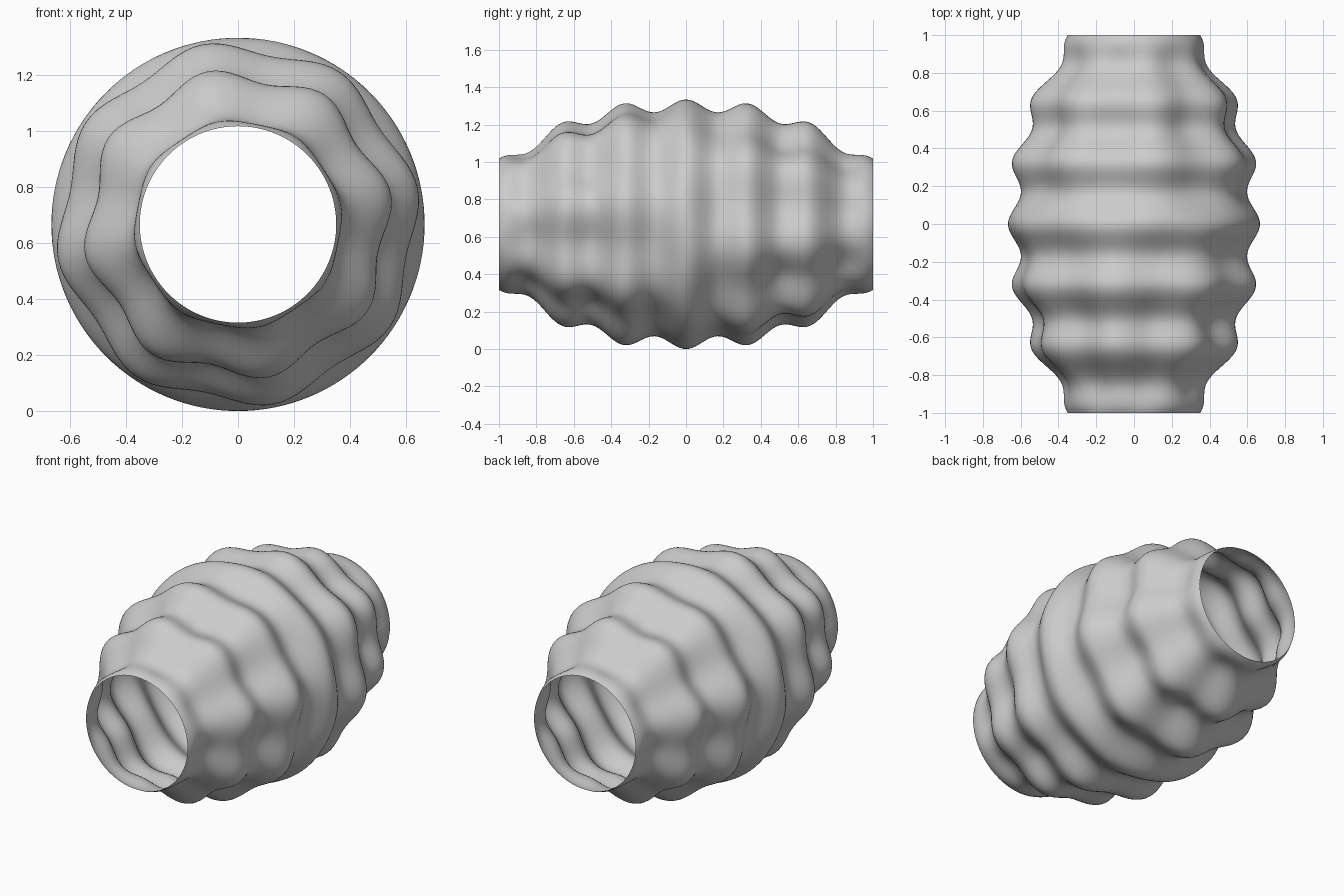
import bpy, bmesh
from math import sin, cos, pi, tau

if "Cube" in bpy.data.objects:
    bpy.data.objects.remove(bpy.data.objects["Cube"])

SEGMENTS, RINGS = 128, 120
CENTRE_Z = 0.667


def radius(y, a):
    barrel = 0.318 + 0.316 * (1 - y * y)          # bulging base profile
    ripple = 0.033 * cos(6 * pi * y)              # rings along the length
    lobes = -0.026 * sin(8 * a) * sin(pi * y)     # eight lobes, swapped front to back
    return barrel + ripple + lobes


# open rippled tube lying along y
bm = bmesh.new()
rings = []
for i in range(RINGS + 1):
    y = -1 + 2 * i / RINGS
    ring = []
    for j in range(SEGMENTS):
        a = tau * j / SEGMENTS
        r = radius(y, a)
        ring.append(bm.verts.new((r * cos(a), y, CENTRE_Z + r * sin(a))))
    rings.append(ring)

for low, high in zip(rings, rings[1:]):
    for j in range(SEGMENTS):
        k = (j + 1) % SEGMENTS
        face = bm.faces.new((low[j], high[j], high[k], low[k]))
        face.smooth = True

mesh = bpy.data.meshes.new("rippled_shell")
bm.to_mesh(mesh)
bm.free()
shell = bpy.data.objects.new("rippled_shell", mesh)
bpy.context.collection.objects.link(shell)
